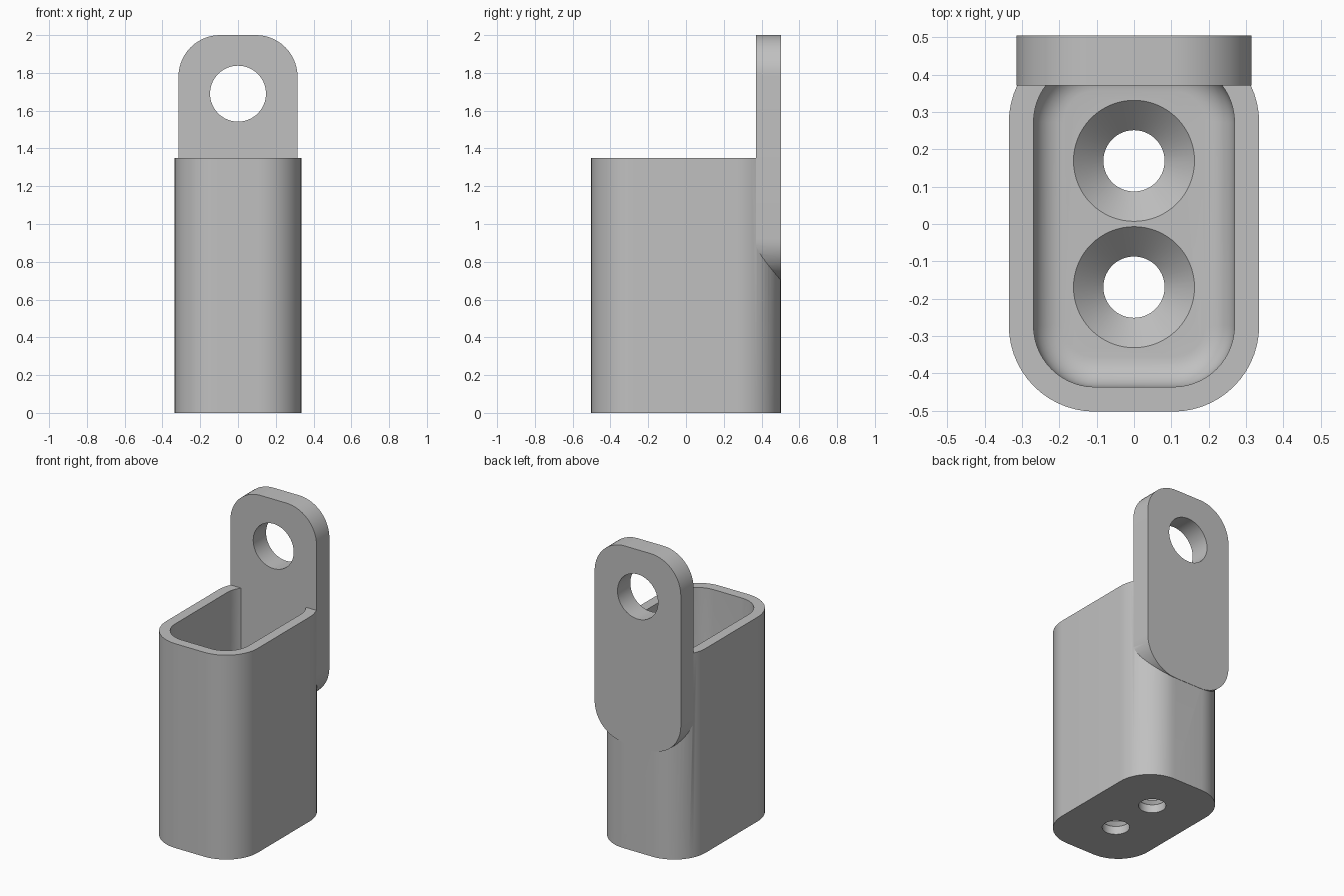
import bpy, bmesh, math

cube = bpy.data.objects.get("Cube")
if cube:
    bpy.data.objects.remove(cube, do_unlink=True)

grey = bpy.data.materials.new("plain grey")
grey.use_nodes = True
colour = (0.53, 0.53, 0.53, 1)
grey.diffuse_color = colour
grey.node_tree.nodes["Principled BSDF"].inputs["Base Color"].default_value = colour


def rounded_rect(hx, hy, r, steps=14):
    """Counter-clockwise outline of a rounded rectangle."""
    points = []
    for i, (sx, sy) in enumerate(((1, 1), (-1, 1), (-1, -1), (1, -1))):
        for k in range(steps + 1):
            a = (i + k / steps) * math.pi / 2
            points.append((sx * (hx - r) + r * math.cos(a),
                           sy * (hy - r) + r * math.sin(a)))
    return points


def circle(r, cx=0, cy=0, n=64):
    return [(cx + r * math.cos(2 * math.pi * k / n),
             cy + r * math.sin(2 * math.pi * k / n)) for k in range(n)]


def loft(name, rings):
    """Closed solid through a list of equally long rings of 3D points."""
    bm = bmesh.new()
    loops = [[bm.verts.new(p) for p in ring] for ring in rings]
    for a, b in zip(loops, loops[1:]):
        for k in range(len(a)):
            j = (k + 1) % len(a)
            bm.faces.new((a[k], a[j], b[j], b[k]))
    bm.faces.new(loops[0][::-1])
    bm.faces.new(loops[-1])
    bmesh.ops.recalc_face_normals(bm, faces=bm.faces)
    mesh = bpy.data.meshes.new(name)
    bm.to_mesh(mesh)
    bm.free()
    mesh.materials.append(grey)
    obj = bpy.data.objects.new(name, mesh)
    bpy.context.collection.objects.link(obj)
    return obj


def level(outline, z):
    return [(x, y, z) for x, y in outline]


def upright(outline, y, z):
    return [(px, y, z + pz) for px, pz in outline]


def combine(target, tool, operation):
    """Apply a boolean and remove the tool object."""
    mod = target.modifiers.new("join", "BOOLEAN")
    mod.operation, mod.solver, mod.object = operation, "EXACT", tool
    bpy.context.view_layer.objects.active = target
    bpy.ops.object.modifier_apply(modifier=mod.name)
    bpy.data.objects.remove(tool, do_unlink=True)


# Cup dimensions
HX, HY, R, TOP = 0.335, 0.502, 0.23, 1.35
WALL, FLOOR, FILLET = 0.066, 0.134, 0.08

# Cup: outer wall, rim, inner wall, then a fillet running into the floor
rings = [level(rounded_rect(HX, HY, R), 0),
         level(rounded_rect(HX, HY, R), TOP),
         level(rounded_rect(HX - WALL, HY - WALL, R - WALL), TOP)]
for k in range(9):
    a = k / 8 * math.pi / 2
    inset = WALL + FILLET * (1 - math.cos(a))
    z = FLOOR + FILLET * (1 - math.sin(a))
    rings.append(level(rounded_rect(HX - inset, HY - inset, R - inset), z))
holder = loft("holder", rings)

# Mounting tab with rounded ends and a hole
tab_shape = rounded_rect(0.315, 0.65, 0.22)
tab = loft("mounting_tab", [upright(tab_shape, y, 1.35) for y in (0.37, 0.504)])
hole = loft("tab_hole", [upright(circle(0.148), y, 1.69) for y in (0.2, 0.7)])
combine(tab, hole, "DIFFERENCE")
combine(holder, tab, "UNION")

# Countersunk screw holes in the floor
for y in (0.169, -0.169):
    screw = loft("screw_hole", [level(circle(r, 0, y), z) for r, z in
                                ((0.082, -0.1), (0.082, FLOOR - 0.08),
                                 (0.162, FLOOR), (0.162, FLOOR + 0.05))])
    combine(holder, screw, "DIFFERENCE")

# Smooth curved walls, crisp edges
bpy.ops.object.select_all(action="DESELECT")
holder.select_set(True)
bpy.context.view_layer.objects.active = holder
bpy.ops.object.shade_smooth_by_angle(angle=math.radians(30))
